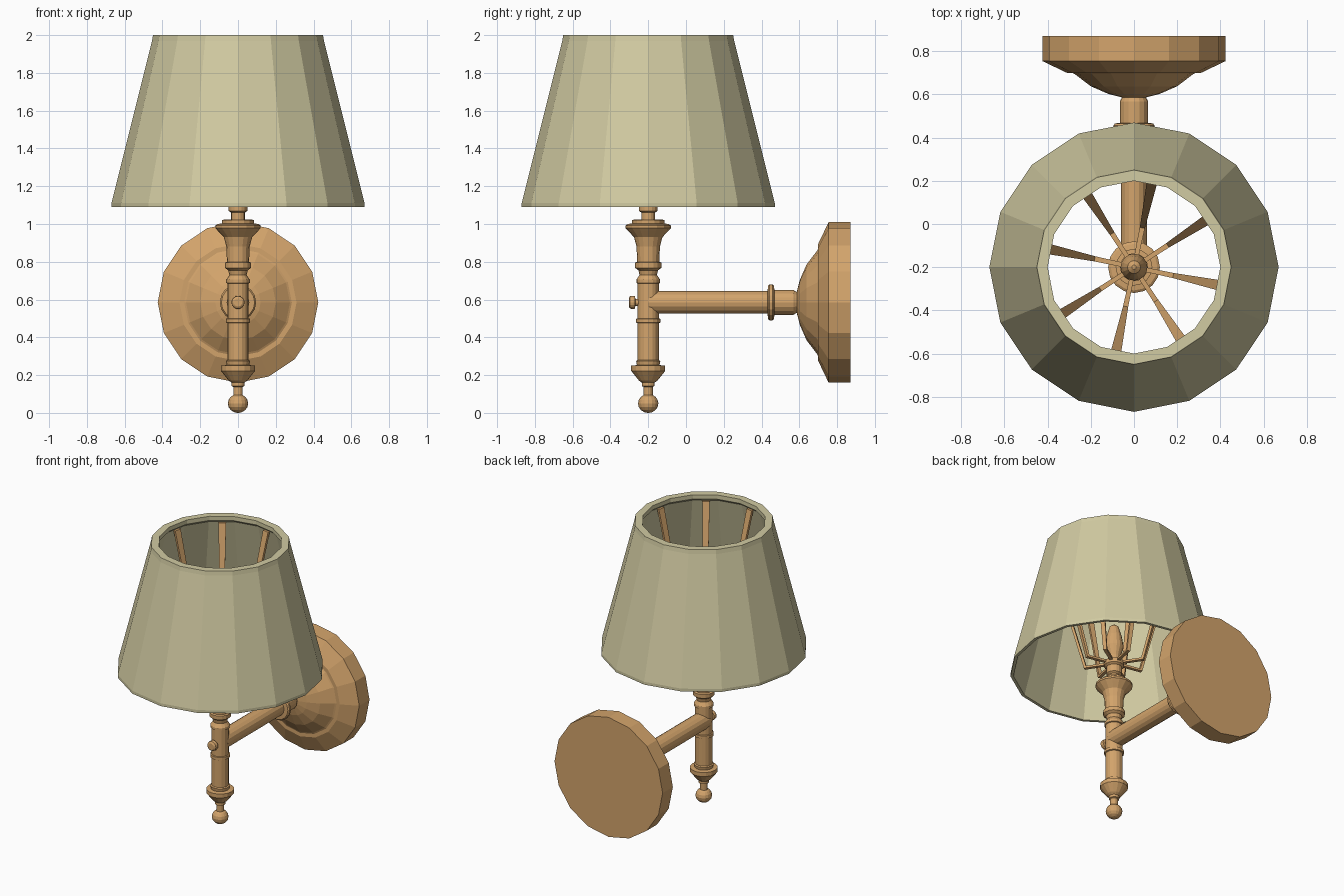
import bpy, bmesh, math
from mathutils import Matrix, Vector

if "Cube" in bpy.data.objects:
    bpy.data.objects.remove(bpy.data.objects["Cube"])

AX_Y = -0.2      # y of the vertical stem and shade axis
ARM_Z = 0.585    # height of the horizontal arm axis


def material(name, rgb):
    m = bpy.data.materials.new(name)
    m.diffuse_color = (*rgb, 1)
    m.use_nodes = True
    m.node_tree.nodes["Principled BSDF"].inputs["Base Color"].default_value = m.diffuse_color
    return m


brass = material("brass", (0.65, 0.37, 0.148))
fabric = material("cream fabric", (0.64, 0.595, 0.36))


def finish(bm, name, mat):
    bmesh.ops.recalc_face_normals(bm, faces=bm.faces)
    me = bpy.data.meshes.new(name)
    bm.to_mesh(me)
    bm.free()
    me.materials.append(mat)
    ob = bpy.data.objects.new(name, me)
    bpy.context.collection.objects.link(ob)
    return ob


def lathe(name, profile, mat, sides=16, along_y=False, closed=False):
    """Turn (radius, position) points around the stem axis or the arm axis."""
    bm = bmesh.new()
    rings = []
    for r, h in profile:
        ring = []
        for i in range(sides):
            a = 2 * math.pi * i / sides
            c, s = r * math.cos(a), r * math.sin(a)
            ring.append(bm.verts.new((c, h, ARM_Z + s) if along_y else (c, AX_Y + s, h)))
        rings.append(ring)
    pairs = list(zip(rings, rings[1:]))
    if closed:
        pairs.append((rings[-1], rings[0]))
    else:
        bm.faces.new(rings[0])
        bm.faces.new(rings[-1])
    for p, q in pairs:
        for i in range(sides):
            j = (i + 1) % sides
            bm.faces.new((p[i], p[j], q[j], q[i]))
    return finish(bm, name, mat)


# Hollow lampshade with a thicker top rim
lathe("lampshade", [(0.67, 1.09), (0.67, 1.11), (0.455, 1.97), (0.45, 2.0),
                    (0.40, 2.0), (0.40, 1.97), (0.425, 1.95), (0.645, 1.11),
                    (0.65, 1.09)], fabric, closed=True)

# Wall plate: stepped disc with a dome
lathe("wall_plate", [(0.425, 0.87), (0.425, 0.755), (0.31, 0.70), (0.285, 0.70),
                     (0.275, 0.695), (0.20, 0.638), (0.12, 0.603), (0.05, 0.585)],
      brass, along_y=True)

# Arm with its collar, running from the stem to the dome
lathe("arm", [(0.06, -0.2), (0.06, 0.432), (0.088, 0.434), (0.096, 0.443),
              (0.096, 0.457), (0.088, 0.466), (0.066, 0.468), (0.066, 0.568),
              (0.06, 0.578), (0.05, 0.60)], brass, along_y=True)

# Small knob on the front of the stem
lathe("front_knob", [(0.018, -0.2), (0.018, -0.268), (0.033, -0.27), (0.035, -0.28),
                     (0.033, -0.296), (0.022, -0.303)], brass, along_y=True)

# Ball finial at the bottom
ball = [(0.054 * math.sin(t), 0.05 - 0.05 * math.cos(t))
        for t in [math.pi * k / 8 for k in range(1, 8)]]
lathe("bottom_ball", [(0.004, 0.0)] + ball + [(0.004, 0.1)], brass)

# Turned lower stem with cup
lathe("stem", [(0.025, 0.08), (0.025, 0.138), (0.034, 0.142), (0.034, 0.16), (0.05, 0.172),
               (0.09, 0.222), (0.09, 0.25), (0.06, 0.253), (0.064, 0.275), (0.056, 0.28),
               (0.056, 0.475), (0.064, 0.478), (0.064, 0.498), (0.056, 0.50),
               (0.056, 0.685), (0.063, 0.688), (0.063, 0.705), (0.046, 0.73),
               (0.052, 0.755), (0.07, 0.768), (0.07, 0.795), (0.058, 0.80)], brass)

# Flared socket cup
lathe("socket_cup", [(0.058, 0.79), (0.062, 0.88), (0.075, 0.93), (0.108, 0.965),
                     (0.12, 0.978), (0.12, 0.992), (0.108, 1.0), (0.085, 1.003),
                     (0.085, 1.022), (0.04, 1.025)], brass)

# Inner rod and pointed finial inside the shade
lathe("inner_finial", [(0.036, 1.02), (0.036, 1.06), (0.05, 1.07), (0.05, 1.12),
                       (0.065, 1.13), (0.065, 1.16), (0.035, 1.17), (0.04, 1.20),
                       (0.062, 1.27), (0.05, 1.35), (0.03, 1.42), (0.01, 1.435)], brass)


# Eight bent straps that carry the shade: (radius, height, half width)
bm = bmesh.new()
path = [(0.03, 1.145, 0.010), (0.20, 1.145, 0.012), (0.415, 1.95, 0.024)]
thick = [Vector((0, 0.016)), Vector((-0.014, 0.014)), Vector((-0.016, 0))]
for n in range(8):
    rot = Matrix.Translation((0, AX_Y, 0)) @ Matrix.Rotation(math.radians(33 + 45 * n), 4, 'Z')
    sections = []
    for (r, z, w), t in zip(path, thick):
        corners = [(r, -w, z), (r, w, z), (r + t.x, w, z + t.y), (r + t.x, -w, z + t.y)]
        sections.append([bm.verts.new(rot @ Vector(c)) for c in corners])
    for p, q in zip(sections, sections[1:]):
        for i in range(4):
            j = (i + 1) % 4
            bm.faces.new((p[i], p[j], q[j], q[i]))
    bm.faces.new(sections[0])
    bm.faces.new(sections[-1])
finish(bm, "shade_straps", brass)
